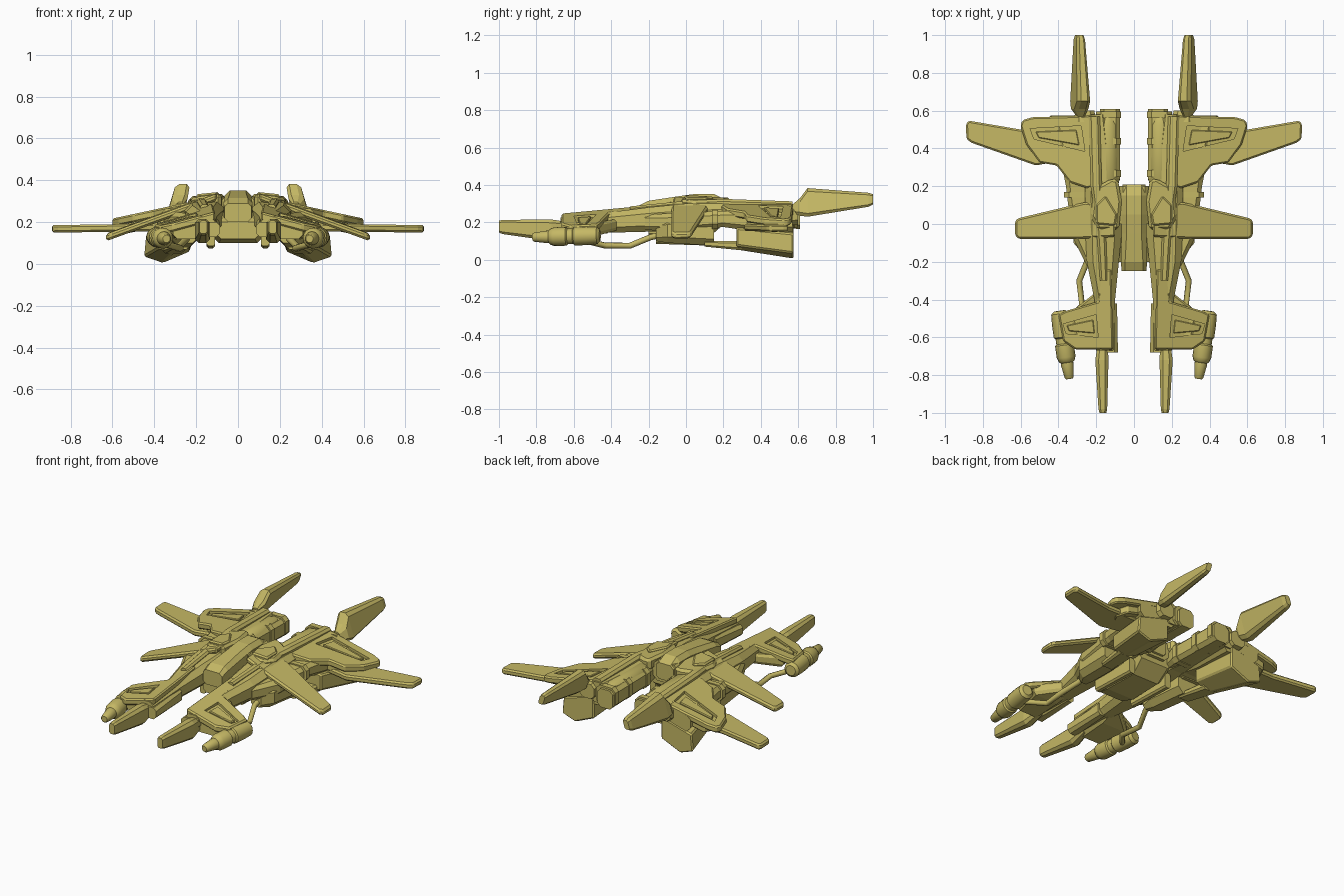
import bpy, bmesh, math
from mathutils import Vector

if "Cube" in bpy.data.objects:
    bpy.data.objects.remove(bpy.data.objects["Cube"])

paint = bpy.data.materials.new("olive_paint")
paint.diffuse_color = (0.56, 0.48, 0.13, 1)
paint.use_nodes = True
paint.node_tree.nodes["Principled BSDF"].inputs["Base Color"].default_value = paint.diffuse_color


def loft(name, rings, mirror=True, bevel=0, smooth=False):
    """Skin a list of equal-length rings into a capped solid."""
    bm = bmesh.new()
    vs = [[bm.verts.new(p) for p in r] for r in rings]
    n = len(rings[0])
    for a, b in zip(vs, vs[1:]):
        for i in range(n):
            bm.faces.new((a[i], a[(i + 1) % n], b[(i + 1) % n], b[i]))
    bm.faces.new(vs[0])
    bm.faces.new(vs[-1])
    bmesh.ops.recalc_face_normals(bm, faces=bm.faces)
    me = bpy.data.meshes.new(name)
    bm.to_mesh(me)
    bm.free()
    me.materials.append(paint)
    ob = bpy.data.objects.new(name, me)
    bpy.context.collection.objects.link(ob)
    if smooth:
        bpy.ops.object.select_all(action='DESELECT')
        bpy.context.view_layer.objects.active = ob
        ob.select_set(True)
        bpy.ops.object.shade_smooth_by_angle(angle=math.radians(35))
    if bevel:
        m = ob.modifiers.new("bevel", 'BEVEL')
        m.width, m.segments, m.limit_method = bevel, 1, 'ANGLE'
    if mirror:
        ob.modifiers.new("mirror", 'MIRROR').use_mirror_merge = False
    return ob


def hull(name, secs, chamfer=0.25, lean=0, **kw):
    """Chamfered box lofted along y; sections are (y, x0, x1, z0, z1)."""
    rings = []
    for y, x0, x1, z0, z1 in secs:
        c = chamfer * min(x1 - x0, z1 - z0)
        pts = [(x0 + c, z0), (x1 - c, z0), (x1, z0 + c), (x1, z1 - c),
               (x1 - c, z1), (x0 + c, z1), (x0, z1 - c), (x0, z0 + c)]
        zm = (z0 + z1) / 2
        rings.append([(x + lean * (z - zm), y, z) for x, z in pts])
    return loft(name, rings, **kw)


def plate(name, outline, plane, thick, bevel=0.008, **kw):
    """Flat panel seen from above, top surface z = a + b*x + c*y."""
    a, b, c = plane
    top = [(x, y, a + b * x + c * y) for x, y in outline]
    return loft(name, [[(x, y, z - thick) for x, y, z in top], top], bevel=bevel, **kw)


def recess(target, name, outline, plane, depth):
    """Cut a shallow pocket into a panel and put a smaller cover in it."""
    a, b, c = plane
    cut = plate(name + "_cutter", outline, (a + .03, b, c), .03 + depth, bevel=0, mirror=False)
    cut.hide_render = True
    cut.hide_set(True)
    m = target.modifiers.new("recess", 'BOOLEAN')
    m.object, m.operation, m.solver = cut, 'DIFFERENCE', 'EXACT'
    target.modifiers.move(len(target.modifiers) - 1, 1)
    cx = sum(p[0] for p in outline) / len(outline)
    cy = sum(p[1] for p in outline) / len(outline)
    small = [(cx + (x - cx) * .8, cy + (y - cy) * .6) for x, y in outline]
    plate(name + "_cover", small, (a - .004, b, c), .02, bevel=.004)


def lathe(name, start, end, profile, sides=16):
    """Round body along an axis; profile is (fraction, radius)."""
    s, e = Vector(start), Vector(end)
    d = (e - s).normalized()
    u = d.cross(Vector((0, 0, 1))).normalized()
    v = u.cross(d)
    ang = [2 * math.pi * i / sides for i in range(sides)]
    return loft(name, [[s.lerp(e, t) + (u * math.cos(a) + v * math.sin(a)) * r for a in ang]
                       for t, r in profile], smooth=True)


# Central body and cockpit
hull("central_belly", [(-.2, -.1, .1, .12, .2), (-.12, -.13, .13, .1, .25),
                       (.1, -.13, .13, .1, .27), (.18, -.12, .12, .17, .27)], mirror=False)
hull("cockpit", [(-.25, -.065, .065, .2, .29), (-.2, -.07, .07, .2, .315), (-.05, -.065, .065, .2, .338),
                 (.05, -.065, .065, .2, .352), (.15, -.065, .065, .2, .352),
                 (.21, -.06, .06, .22, .32)], mirror=False, chamfer=.2)
hull("cockpit_collar", [(.0, -.09, .09, .2, .325), (.2, -.09, .09, .2, .325)], mirror=False)

# Long booms with top spines
hull("main_boom", [(-.67, .11, .2, .14, .225), (-.4, .1, .21, .145, .255), (-.2, .08, .25, .15, .28),
                   (0, .06, .26, .15, .3), (.18, .09, .26, .175, .3), (.58, .14, .25, .17, .295)])
hull("boom_spine", [(-.3, .14, .18, .24, .285), (0, .15, .2, .27, .315),
                    (.2, .17, .23, .27, .325), (.57, .18, .24, .26, .312)])
hull("nose_block", [(-.68, .085, .16, .13, .2), (-.42, .09, .15, .14, .22)])
hull("side_hull", [(-.22, .18, .25, .16, .24), (-.06, .18, .33, .15, .25), (.2, .18, .36, .175, .26),
                   (.3, .18, .38, .16, .265), (.57, .18, .43, .15, .25)])
hull("hull_band", [(.14, .2, .37, .165, .265), (.17, .2, .37, .165, .265)])

# Lower blocks and keel strips
hull("lower_block", [(-.16, .2, .27, .1, .2), (-.1, .19, .32, .09, .22), (.15, .2, .34, .075, .22)])
hull("lower_foot", [(-.16, .11, .15, .085, .17), (.14, .11, .15, .075, .17)])
hull("keel_strip", [(.1, .24, .32, .07, .1), (.3, .26, .36, .05, .1)])
loft("lower_nacelle", [
    [(.22, .27, .09), (.31, .27, .052), (.38, .27, .075), (.38, .27, .17), (.22, .27, .2)],
    [(.23, .575, .06), (.36, .575, .004), (.45, .575, .035), (.44, .575, .14), (.23, .575, .2)]],
    bevel=.008)

# Inner engines inside their boxes, with bands
hull("inner_engine_box", [(.18, .09, .18, .18, .27), (.24, .075, .18, .175, .285),
                          (.61, .075, .18, .165, .28)], chamfer=.2)
lathe("inner_engine", (.135, .2, .24), (.14, .56, .235), [(0, .04), (.1, .062), (.9, .062), (1, .05)])
for i, y in enumerate((.25, .42, .56)):
    hull(f"engine_band_{i + 1}", [(y, .068, .2, .17, .292), (y + .035, .068, .2, .17, .292)], chamfer=.2)

# Nose armour with recessed panel
nose_plane = (.345, -.27, .1)
armour = plate("nose_armour", [(.11, -.665), (.31, -.665), (.375, -.62), (.4, -.48), (.36, -.46),
                               (.19, -.41), (.185, -.24), (.12, -.24)], nose_plane, .04)
recess(armour, "nose_panel", [(.19, -.6), (.36, -.58), (.375, -.53), (.2, -.48)], nose_plane, .015)
hull("nose_underside", [(-.65, .15, .31, .12, .2), (-.47, .15, .34, .13, .2), (-.36, .14, .2, .16, .22)])

# Front blades
hull("front_blade", [(-1, .147, .183, .145, .208), (-.98, .142, .188, .137, .213),
                     (-.72, .135, .205, .1, .215), (-.62, .14, .19, .13, .2)])

# Guns and feed pipes
lathe("gun_pod", (.395, -.46, .13), (.342, -.82, .12),
      [(0, .03), (.04, .046), (.2, .05), (.38, .05), (.4, .042), (.48, .042), (.5, .05), (.68, .05),
       (.74, .042), (.76, .033), (.8, .033), (.98, .024), (1, .018)])
for side, s in (("right", 1), ("left", -1)):
    cu = bpy.data.curves.new("feed_pipe_" + side, 'CURVE')
    cu.dimensions, cu.bevel_depth, cu.bevel_resolution = '3D', .016, 2
    cu.use_fill_caps = True
    path = [(.36, -.53, .1), (.275, -.43, .075), (.29, -.3, .075), (.245, -.19, .12), (.24, -.1, .14)]
    sp = cu.splines.new('POLY')
    sp.points.add(len(path) - 1)
    for p, (x, y, z) in zip(sp.points, path):
        p.co = (s * x, y, z, 1)
    cu.materials.append(paint)
    bpy.context.collection.objects.link(bpy.data.objects.new(cu.name, cu))

# Shoulder armour and middle wings
plate("shoulder_plate", [(.065, .12), (.085, .235), (.12, .24), (.21, .19), (.23, .04), (.19, -.03),
                         (.08, -.03)], (.345, -.12, 0), .07, bevel=.015)
plate("shoulder_cap", [(.09, .05), (.15, .15), (.2, .1), (.2, .0), (.1, -.01)], (.353, -.1, 0), .04)
plate("middle_wing", [(.1, -.068), (.28, -.078), (.61, -.08), (.63, -.06), (.63, .015), (.615, .03),
                      (.26, .115), (.15, .1), (.1, .06)], (.375, -.365, .03), .034, bevel=.01)

# Rear armour with recessed panel
rear_plane = (.346, -.215, 0)
panel = plate("rear_armour", [(.2, .575), (.54, .565), (.59, .55), (.602, .52), (.57, .42), (.5, .325),
                              (.41, .31), (.34, .22), (.25, .19), (.2, .2)], rear_plane, .04)
recess(panel, "rear_panel", [(.26, .385), (.53, .45), (.55, .505), (.28, .52)], rear_plane, .016)
plate("rear_underplate", [(.25, .55), (.5, .54), (.53, .47), (.46, .35), (.3, .3)],
      (.31, -.215, 0), .05)

# Rear side wings
plate("rear_side_wing", [(.36, .34), (.52, .31), (.86, .43), (.887, .45), (.89, .53), (.875, .547),
                         (.6, .5), (.36, .5)], (.198, -.014, 0), .036, bevel=.009)

# Tail fins and their mounts
hull("tail_fin", [(.57, .265, .3, .25, .295), (.61, .25, .325, .235, .33), (.65, .25, .32, .23, .383),
                  (.975, .267, .312, .283, .358), (1, .273, .307, .295, .35)], lean=-.3)
hull("fin_mount", [(.54, .2, .32, .18, .29), (.6, .21, .31, .19, .28)])
